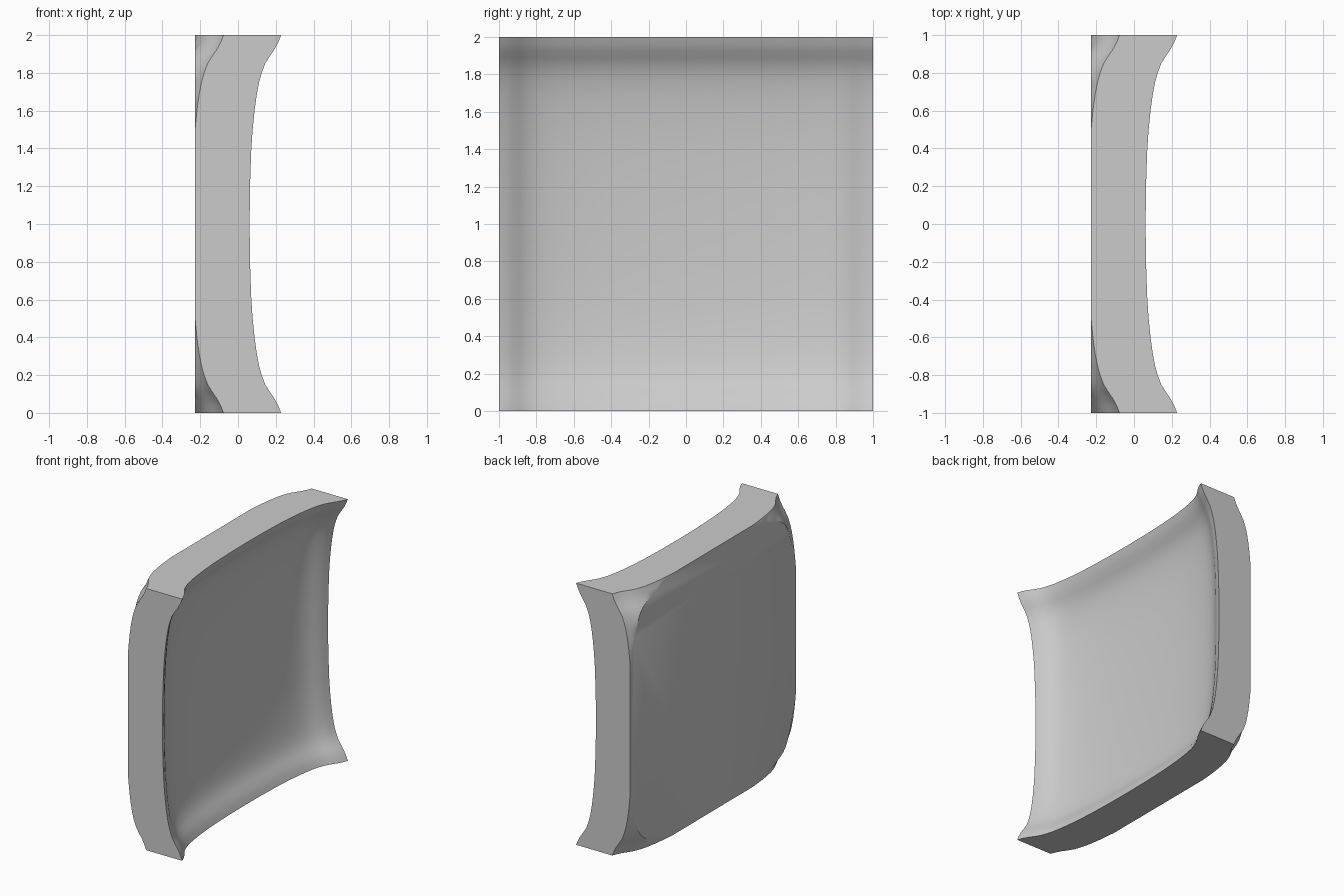
import bpy
import bmesh
from mathutils import Vector

cube = bpy.data.objects.get("Cube")
if cube:
    bpy.data.objects.remove(cube, do_unlink=True)

# Half profile of the dish: distance from the middle, rise above the middle
PROFILE = [(0, 0), (0.2, 0.002), (0.4, 0.009), (0.5, 0.016), (0.6, 0.026),
           (0.68, 0.037), (0.75, 0.05), (0.8, 0.064), (0.85, 0.083),
           (0.89, 0.108), (0.925, 0.132), (0.96, 0.151), (1, 0.167)]
CENTRE_X = -0.1055
THICKNESS = 0.305
BACK_X = -0.2285

full = [(-t, e) for t, e in reversed(PROFILE[1:])] + PROFILE
count = len(full)

grey = bpy.data.materials.new("plain grey")
grey.use_nodes = True
colour = (0.6, 0.6, 0.6, 1)
grey.diffuse_color = colour
grey.node_tree.nodes["Principled BSDF"].inputs["Base Color"].default_value = colour

# Dished sheet, curved along both axes
bm = bmesh.new()
rows = [[bm.verts.new((CENTRE_X + ey + ez, y, 1 + z)) for y, ey in full]
        for z, ez in full]
for i in range(count - 1):
    for j in range(count - 1):
        bm.faces.new((rows[i][j], rows[i][j + 1],
                      rows[i + 1][j + 1], rows[i + 1][j]))

# Thicken it straight backwards
sheet = bm.faces[:]
copy = bmesh.ops.duplicate(bm, geom=bm.verts[:] + bm.edges[:] + sheet)
back_faces = [g for g in copy["geom"] if isinstance(g, bmesh.types.BMFace)]
back_verts = [g for g in copy["geom"] if isinstance(g, bmesh.types.BMVert)]
bmesh.ops.translate(bm, verts=back_verts, vec=Vector((-THICKNESS, 0, 0)))
bmesh.ops.reverse_faces(bm, faces=back_faces)
rim = [e for e in bm.edges if e.is_boundary]
bmesh.ops.bridge_loops(bm, edges=rim)

# Slice the bulging back off flat and cap it
cut = bmesh.ops.bisect_plane(bm, geom=bm.verts[:] + bm.edges[:] + bm.faces[:],
                             plane_co=(BACK_X, 0, 0), plane_no=(-1, 0, 0),
                             clear_outer=True)
loop = [g for g in cut["geom_cut"] if isinstance(g, bmesh.types.BMEdge)]
bmesh.ops.contextual_create(bm, geom=loop)
bmesh.ops.recalc_face_normals(bm, faces=bm.faces[:])

mesh = bpy.data.meshes.new("dished_panel")
bm.to_mesh(mesh)
bm.free()
mesh.materials.append(grey)
panel = bpy.data.objects.new("dished_panel", mesh)
bpy.context.collection.objects.link(panel)

# Smooth dish, sharp rim
bpy.ops.object.select_all(action="DESELECT")
panel.select_set(True)
bpy.context.view_layer.objects.active = panel
bpy.ops.object.shade_smooth_by_angle(angle=0.6)
